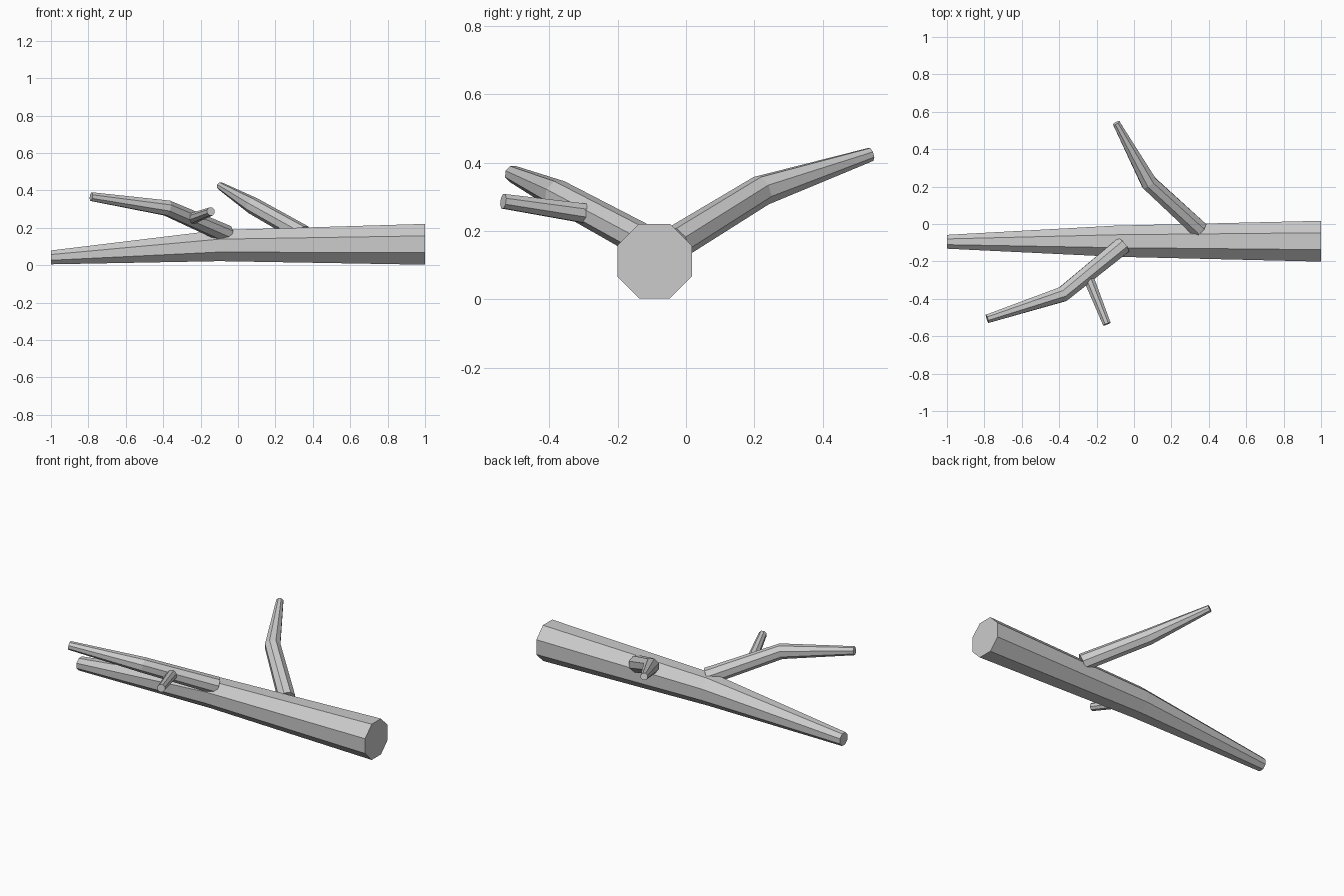
import bpy
import bmesh
from math import cos, sin, tau
from mathutils import Vector

old = bpy.data.objects.get("Cube")
if old:
    bpy.data.objects.remove(old, do_unlink=True)

SIDES = 8

bark = bpy.data.materials.new("grey bark")
bark.use_nodes = True
colour = (0.6, 0.6, 0.6, 1)
bark.diffuse_color = colour
bark.node_tree.nodes["Principled BSDF"].inputs["Base Color"].default_value = colour


def limb(name, path, axis=None):
    """Loft a flat-sided tapered tube through (point, radius) pairs."""
    points = [Vector(p) for p, r in path]
    bm = bmesh.new()
    rings = []
    for i, (p, (_, radius)) in enumerate(zip(points, path)):
        # Average the neighbouring directions so joints are mitred
        steps = [(b - a).normalized() for a, b in zip(points, points[1:])][max(i - 1, 0):i + 1]
        along = Vector(axis) if axis else sum(steps, Vector()).normalized()
        side = along.cross(Vector((0, 0, 1))).normalized()
        up = side.cross(along)
        angles = [tau * (k + 0.5) / SIDES for k in range(SIDES)]
        rings.append([bm.verts.new(p + radius * (cos(a) * side + sin(a) * up)) for a in angles])
    for a, b in zip(rings, rings[1:]):
        for k in range(SIDES):
            n = (k + 1) % SIDES
            bm.faces.new((a[k], a[n], b[n], b[k]))
    bm.faces.new(rings[0])
    bm.faces.new(rings[-1])
    bmesh.ops.recalc_face_normals(bm, faces=bm.faces)
    mesh = bpy.data.meshes.new(name)
    bm.to_mesh(mesh)
    bm.free()
    mesh.materials.append(bark)
    bpy.context.collection.objects.link(bpy.data.objects.new(name, mesh))


# Main log, thick at the left end
limb("trunk", [((1, -0.092, 0.112), 0.118),
               ((-0.1, -0.092, 0.105), 0.09),
               ((-1, -0.095, 0.042), 0.04)], axis=(-1, 0, 0))

# Bent side branches and a small twig
limb("back_branch", [((0.35, -0.03, 0.165), 0.05),
                     ((0.08, 0.22, 0.318), 0.046),
                     ((-0.095, 0.54, 0.424), 0.021)])
limb("front_branch", [((-0.06, -0.115, 0.165), 0.05),
                      ((-0.38, -0.375, 0.306), 0.044),
                      ((-0.785, -0.507, 0.367), 0.025)])
limb("twig", [((-0.245, -0.285, 0.25), 0.031),
              ((-0.145, -0.535, 0.287), 0.023)])
